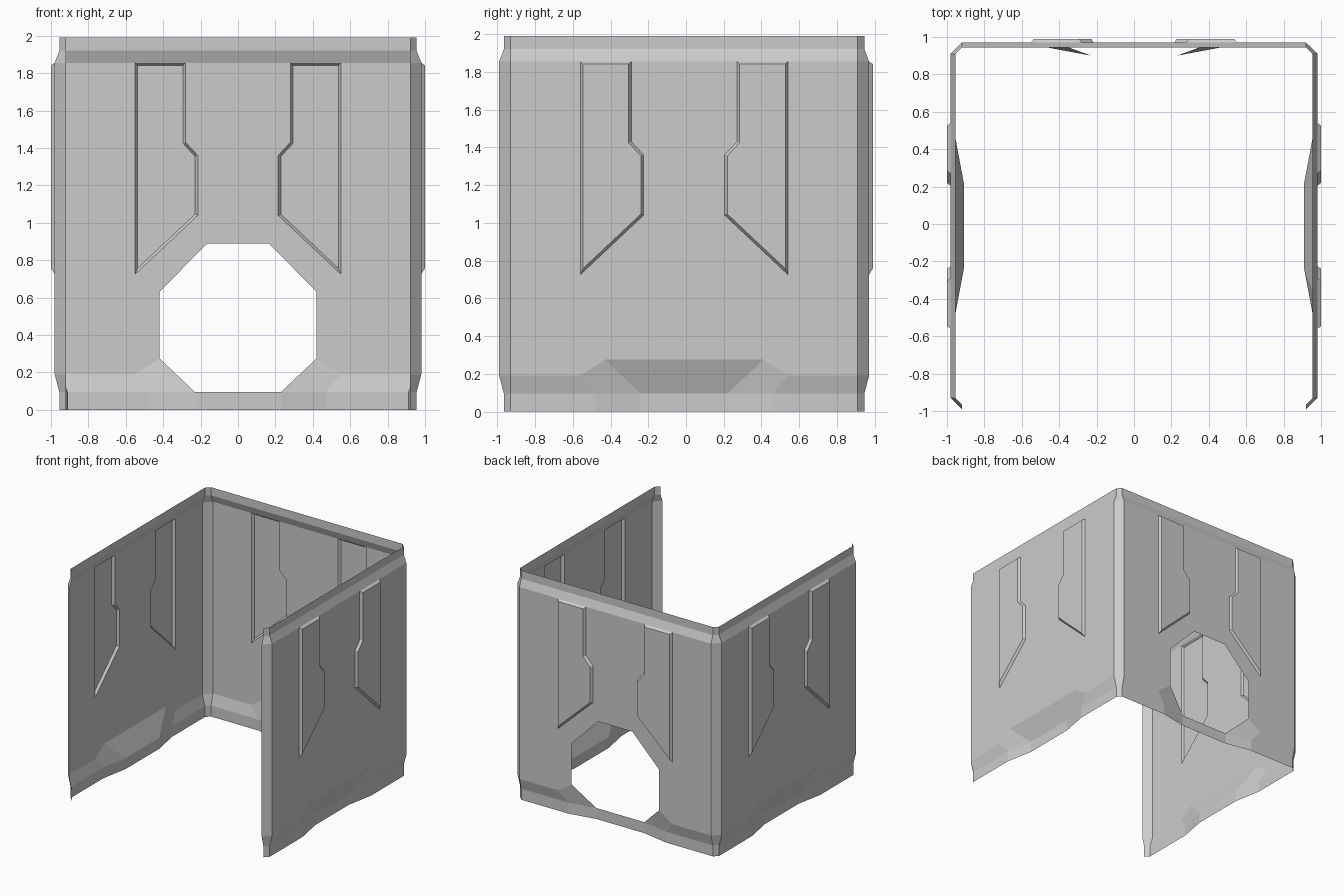
import bpy, bmesh
from math import pi
from mathutils import Matrix, Vector

if "Cube" in bpy.data.objects:
    bpy.data.objects.remove(bpy.data.objects["Cube"])

OUT, INN, DENT, E = 0.98, 0.955, 0.91, 0.92     # distances from centre, wall half width
Z = [0, 0.095, 0.19, 1.855, 1.92, 1.99]         # crease heights
D = [INN, INN, OUT, OUT, INN, INN]              # wall distance at each crease
SHIFT = Matrix.Translation((0, -0.01, 0))       # centres the open-fronted shell


def finish(bm, name, angle):
    bmesh.ops.remove_doubles(bm, verts=bm.verts, dist=1e-4)
    bm.transform(SHIFT @ Matrix.Rotation(angle, 4, 'Z'))
    me = bpy.data.meshes.new(name)
    bm.to_mesh(me)
    bm.free()
    bpy.context.collection.objects.link(bpy.data.objects.new(name, me))


def face(bm, pts):
    """Face from (across, out, up) points, turned to face outwards."""
    f = bm.faces.new([bm.verts.new(p) for p in pts])
    f.normal_update()
    if f.normal.dot(Vector((0, 1, 0))) < 0:
        f.normal_flip()
    return f


def wall(name, angle, doorway=False):
    bm = bmesh.new()
    panel = [(0.28, 1.855), (0.28, 1.43), (0.215, 1.36), (0.215, 1.04),
             (0.55, 0.725), (0.55, 1.855)]
    if doorway:
        low = [(0, 0.89), (0.165, 0.89), (0.42, 0.63), (0.42, 0.275)]
    else:
        low = [(0, 0.275), (0.42, 0.275)]
    main = low + [(0.55, Z[2]), (E, Z[2]), (E, Z[3])] + panel[::-1] + [(0, Z[3])]
    for s in (1, -1):
        # flat sheet, notched for the embossed panel
        face(bm, [(s * u, OUT, z) for u, z in main])
        # embossed panel
        f = face(bm, [(s * u, OUT, z) for u, z in panel])
        bmesh.ops.inset_individual(bm, faces=[f], thickness=0.014, depth=0.02,
                                   use_even_offset=True)
        # folded top edge
        for i in (3, 4):
            face(bm, [(0, D[i], Z[i]), (s * E, D[i], Z[i]),
                      (s * E, D[i + 1], Z[i + 1]), (0, D[i + 1], Z[i + 1])])
        # folded bottom edge with dent
        a, b = (s * 0.42, OUT, 0.275), (s * 0.55, OUT, Z[2])
        c, d = (s * 0.47, INN, Z[1]), (s * 0.23, DENT, Z[1])
        face(bm, [b, (s * E, OUT, Z[2]), (s * E, INN, Z[1]), c])
        face(bm, [a, b, c, d])
        if not doorway:
            face(bm, [(0, OUT, 0.275), a, d, (0, DENT, Z[1])])
        strip = [(0, DENT), (0.23, DENT), (0.47, INN), (E, INN)]
        for (u0, d0), (u1, d1) in zip(strip, strip[1:]):
            face(bm, [(s * u0, d0, 0), (s * u1, d1, 0),
                      (s * u1, d1, Z[1]), (s * u0, d0, Z[1])])
    finish(bm, name, angle)


def corner(name, angle):
    bm = bmesh.new()
    for i in range(5):
        face(bm, [(E, D[i], Z[i]), (D[i], E, Z[i]),
                  (D[i + 1], E, Z[i + 1]), (E, D[i + 1], Z[i + 1])])
    finish(bm, name, angle)


# three walls, front left open
wall("back_wall", 0, doorway=True)
wall("left_wall", pi / 2)
wall("right_wall", -pi / 2)

# chamfered corner strips
for k, n in enumerate(("back_right", "back_left", "front_left", "front_right")):
    corner(n + "_corner", k * pi / 2)
